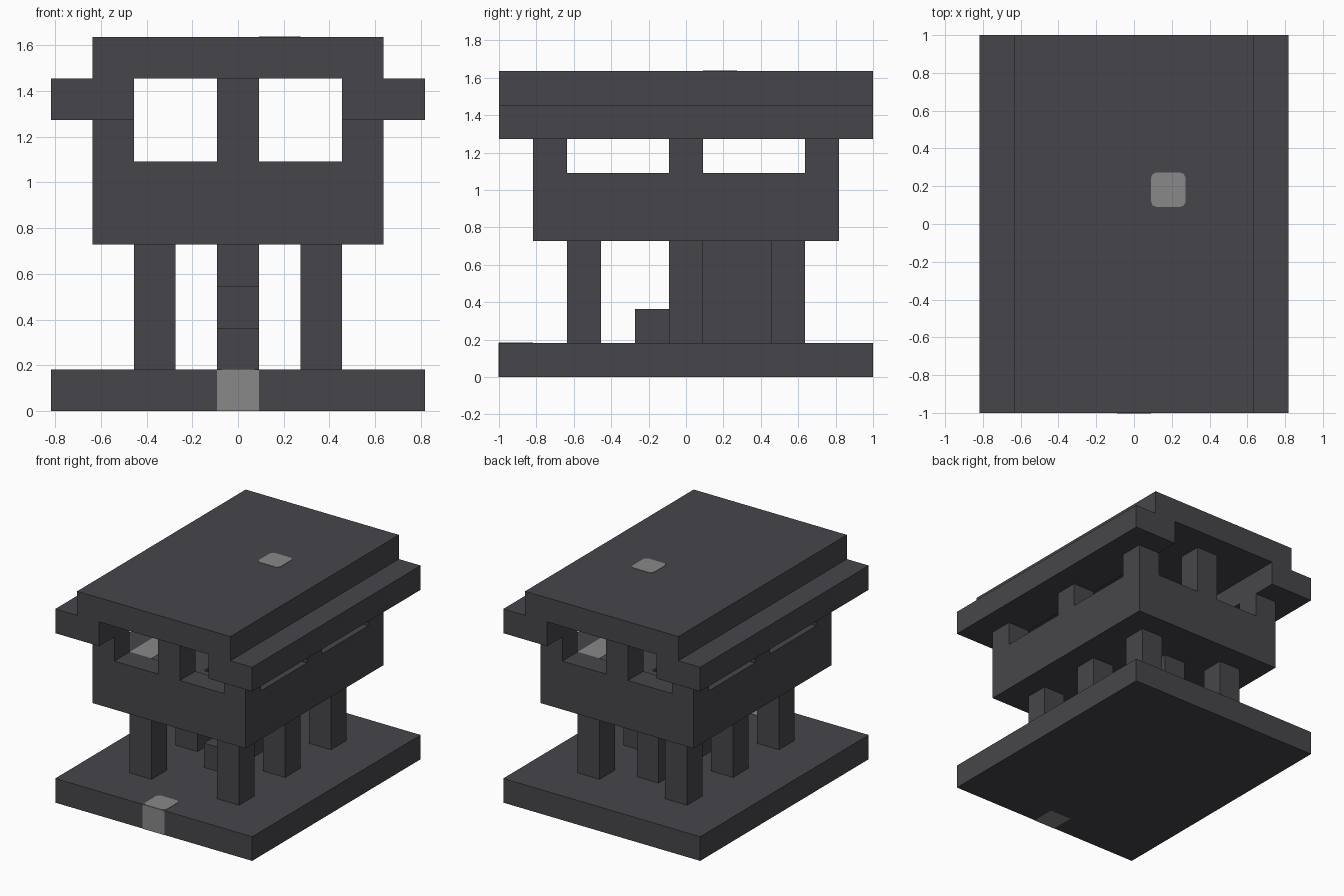
import bpy
import bmesh
from mathutils import Vector

if "Cube" in bpy.data.objects:
    bpy.data.objects.remove(bpy.data.objects["Cube"])

U = 2 / 11                      # one block
ORIGIN = Vector((-4.5, -5.5, 0))  # plan corner of the base, in blocks


def material(name, rgb):
    m = bpy.data.materials.new(name)
    m.use_nodes = True
    m.diffuse_color = (*rgb, 1)
    m.node_tree.nodes["Principled BSDF"].inputs["Base Color"].default_value = (*rgb, 1)
    return m


DARK = material("dark stone", (0.062, 0.06, 0.068))
LIGHT = material("light stone", (0.25, 0.25, 0.25))


def block(name, low, high, mat=DARK, chamfer=0):
    """Box between two corners in blocks, optionally with cut upright edges."""
    low, high = Vector(low) + ORIGIN, Vector(high) + ORIGIN
    bm = bmesh.new()
    bmesh.ops.create_cube(bm, size=1)
    for v in bm.verts:
        v.co = Vector([((low[i] + high[i]) / 2 + v.co[i] * (high[i] - low[i])) * U
                       for i in range(3)])
    if chamfer:
        upright = [e for e in bm.edges
                   if abs(e.verts[0].co.z - e.verts[1].co.z) > 0.001]
        bmesh.ops.bevel(bm, geom=upright, offset=chamfer * U, segments=2,
                        profile=0.5, affect='EDGES')
    mesh = bpy.data.meshes.new(name)
    bm.to_mesh(mesh)
    bm.free()
    mesh.materials.append(mat)
    obj = bpy.data.objects.new(name, mesh)
    bpy.context.collection.objects.link(obj)
    return obj


def pair(name, low, high, mat=DARK):
    """The same block on both sides of the centre plane."""
    block(name + "_right", low, high, mat)
    block(name + "_left", (9 - high[0], low[1], low[2]),
          (9 - low[0], high[1], high[2]), mat)


# Base slab and its light entrance block
block("base", (0, 0, 0), (9, 11, 1))
E = 0.015
block("entrance_tile", (4, 0, -0.0), (5, 1, 1 + E), LIGHT, 0.15)
block("entrance_front", (4, -E, 0), (5, 0, 1), LIGHT)

# Legs
for label, y in (("front", 2), ("middle", 5), ("back", 8)):
    pair(label + "_leg", (2, y, 1), (3, y + 1, 4))

# Stairs up to the room
for i in range(3):
    block(f"stair_{i + 1}", (4, 4 + i, 1), (5, 5 + i, 2 + i))
block("stair_support", (4, 7, 1), (5, 8, 4))

# Room floor around the stairwell, and low walls
pair("floor_side", (2, 2, 4), (4, 9, 5))
block("floor_front", (4, 2, 4), (5, 4, 5))
block("floor_back", (4, 7, 4), (5, 9, 5))
block("front_wall", (1, 1, 4), (8, 2, 6))
block("back_wall", (1, 9, 4), (8, 10, 6))
pair("side_wall", (1, 2, 4), (2, 9, 6))

# Light benches in the room corners
pair("front_bench", (2, 2, 5), (3, 4, 6), LIGHT)
pair("back_bench", (2, 7, 5), (3, 9, 6), LIGHT)

# Window posts
for label, y in (("front", 1), ("middle", 5), ("back", 9)):
    pair(label + "_post", (1, y, 6), (2, y + 1, 7))
for label, y in (("front", 1), ("back", 9)):
    block(label + "_centre_post", (4, y, 6), (5, y + 1, 8))

# Eaves, roof and its light tile
pair("eave", (0, 0, 7), (2, 11, 8))
block("roof", (1, 0, 8), (8, 11, 9))
block("roof_tile", (5, 6, 8.9), (6, 7, 9 + E), LIGHT, 0.15)

# Light patch under the entrance
block("entrance_underside", (4, 0, -0.005), (5, 1, 0), LIGHT, 0.15)
